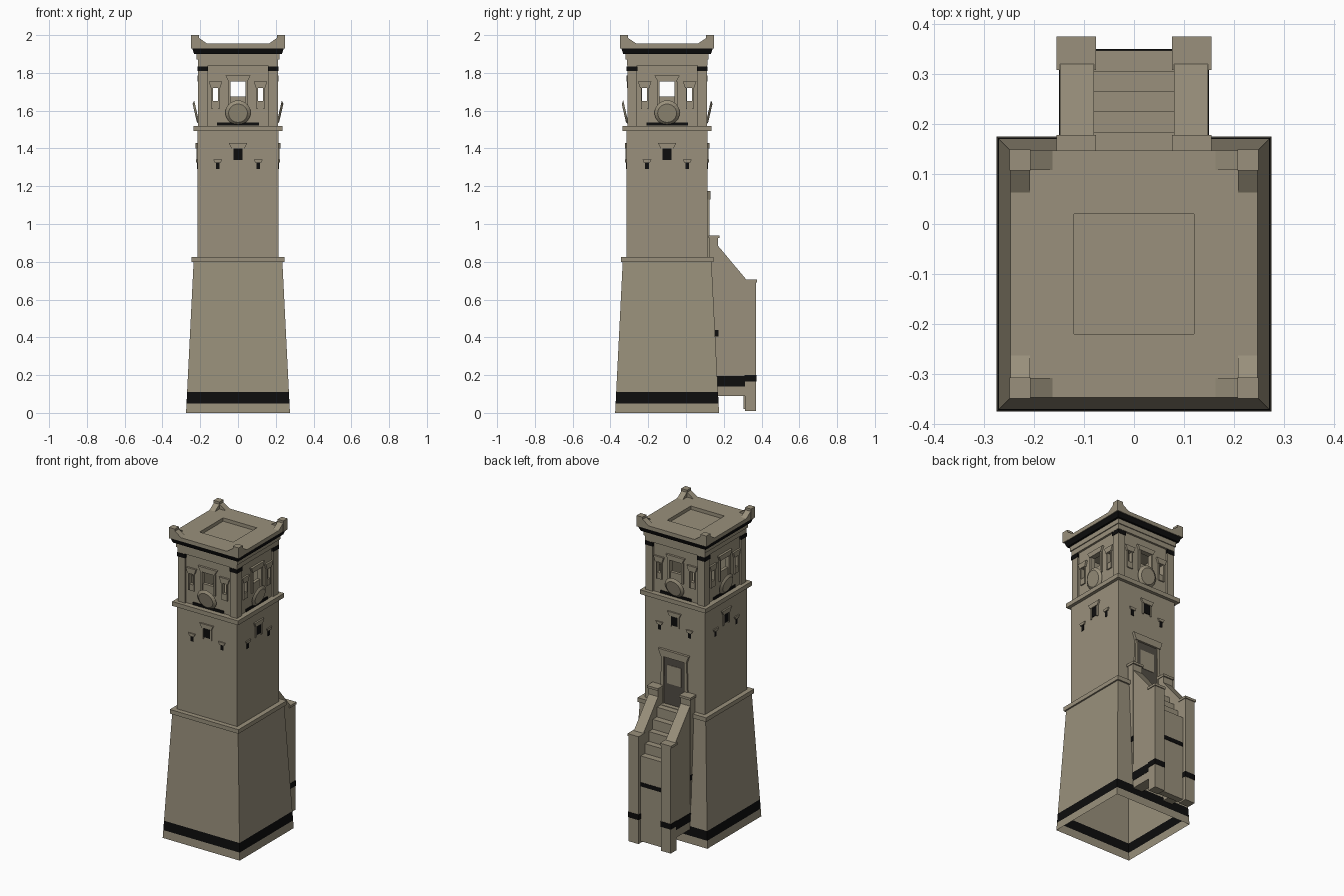
import bpy, bmesh, math
from mathutils import Matrix, Vector

if "Cube" in bpy.data.objects:
    bpy.data.objects.remove(bpy.data.objects["Cube"])

CY = -0.1  # tower axis in y


def material(name, rgb):
    m = bpy.data.materials.new(name)
    m.diffuse_color = (*rgb, 1)
    m.use_nodes = True
    m.node_tree.nodes["Principled BSDF"].inputs["Base Color"].default_value = m.diffuse_color
    return m


STONE = material("tan stone", (0.32, 0.28, 0.2))
DARK = material("black trim", (0.004, 0.004, 0.004))
DOOR = material("dark door", (0.085, 0.075, 0.06))


def finish(name, bm, *mats):
    bmesh.ops.recalc_face_normals(bm, faces=bm.faces[:])
    me = bpy.data.meshes.new(name)
    bm.to_mesh(me)
    bm.free()
    for m in mats:
        me.materials.append(m)
    ob = bpy.data.objects.new(name, me)
    bpy.context.collection.objects.link(ob)
    return ob


def add_prism(bm, pts, place, a, b):
    """Extrude a 2D outline between depths a and b; place maps (u, v, depth) to space."""
    lo = [bm.verts.new(place(u, v, a)) for u, v in pts]
    hi = [bm.verts.new(place(u, v, b)) for u, v in pts]
    n = len(pts)
    bm.faces.new(lo)
    bm.faces.new(hi)
    for i in range(n):
        bm.faces.new((lo[i], lo[(i + 1) % n], hi[(i + 1) % n], hi[i]))


def side(k):
    """Placement on tower side k (0 front, 1 right, 2 back, 3 left)."""
    r = Matrix.Rotation(k * math.pi / 2, 3, 'Z')
    return lambda u, z, d: r @ Vector((u, -d, z)) + Vector((0, CY, 0))


def rect(u0, u1, z0, z1):
    return [(u0, z0), (u1, z0), (u1, z1), (u0, z1)]


def trap(c, wb, wt, z0, z1):
    return [(c - wb, z0), (c + wb, z0), (c + wt, z1), (c - wt, z1)]


def on_sides(name, mat, shapes, sides=range(4)):
    """shapes: list of (outline, inner depth, outer depth) repeated on the sides."""
    bm = bmesh.new()
    for k in sides:
        for pts, a, b in shapes:
            add_prism(bm, pts, side(k), a, b)
    return finish(name, bm, mat)


def tier(name, rings, mats=(STONE,), open_bottom=False, rule=None):
    """Square stack of (z, half width) rings."""
    bm = bmesh.new()
    loops = [[bm.verts.new((sx * h, CY + sy * h, z))
              for sx, sy in ((-1, -1), (1, -1), (1, 1), (-1, 1))] for z, h in rings]
    for p, q in zip(loops, loops[1:]):
        for i in range(4):
            bm.faces.new((p[i], p[(i + 1) % 4], q[(i + 1) % 4], q[i]))
    bm.faces.new(loops[-1])
    if not open_bottom:
        bm.faces.new(loops[0])
    if rule:
        for f in bm.faces:
            f.material_index = rule(f.calc_center_median().z)
    return finish(name, bm, *mats)


# --- tower tiers, bottom to top ---
taper = lambda z: 0.275 - 0.05 * z
tier("base", [(z, taper(z)) for z in (0, 0.05, 0.11, 0.8)], (STONE, DARK), True,
     lambda z: int(0.05 < z < 0.11))
tier("lower_ledge", [(0.798, 0.245), (0.825, 0.245)])
tier("shaft", [(0.82, 0.214), (1.495, 0.214)])
tier("upper_ledge", [(1.492, 0.235), (1.52, 0.235)])
tier("belfry_top", [(1.838, 0.213), (1.87, 0.213), (1.87, 0.219), (1.905, 0.219)])
tier("roof_soffit", [(1.9, 0.232), (1.932, 0.243)], (DARK,))

# --- roof slab with square recess, and raised corners ---
on_sides("roof_slab", STONE, [
    (rect(-0.12, 0.247, 1.93, 1.955), 0.12, 0.247)])
tier("recess_floor", [(1.925, 0.125), (1.933, 0.125)])
horns = [(rect(0.207, 0.249, 1.93, 2.0), 0.207, 0.249)]
for s in (-1, 1):
    horns.append(([(s * 0.207, 1.95), (s * 0.163, 1.955), (s * 0.207, 1.985)], 0.208, 0.247))
on_sides("roof_corners", STONE, horns)

# --- belfry: corner posts, pierced walls, window frames, shields ---
on_sides("belfry_posts", STONE, [(rect(0.16, 0.211, 1.52, 1.84), 0.16, 0.211)])
on_sides("post_bands", DARK, [(rect(0.158, 0.214, 1.81, 1.835), 0.158, 0.214)])
wall = []
for u0, u1, hole in ((-0.16, -0.132, None), (-0.132, -0.105, (1.65, 1.72)),
                     (-0.105, -0.04, None), (-0.04, 0.04, (1.675, 1.755)),
                     (0.04, 0.105, None), (0.105, 0.132, (1.65, 1.72)), (0.132, 0.16, None)):
    if hole:
        wall.append((rect(u0, u1, 1.52, hole[0]), 0.18, 0.2))
        wall.append((rect(u0, u1, hole[1], 1.84), 0.18, 0.2))
    else:
        wall.append((rect(u0, u1, 1.52, 1.84), 0.18, 0.2))
on_sides("belfry_walls", STONE, wall)
frames = [(trap(0, 0.05, 0.067, 1.755, 1.787), 0.195, 0.214)]
for s in (-1, 1):
    frames += [
        (rect(s * 0.047 - 0.007, s * 0.047 + 0.007, 1.62, 1.755), 0.195, 0.209),
        (trap(s * 0.119, 0.024, 0.036, 1.72, 1.755), 0.195, 0.212),
        (rect(s * 0.119 - 0.02, s * 0.119 - 0.0135, 1.61, 1.72), 0.195, 0.209),
        (rect(s * 0.119 + 0.0135, s * 0.119 + 0.02, 1.61, 1.72), 0.195, 0.209),
        (rect(s * 0.119 - 0.02, s * 0.119 + 0.02, 1.61, 1.65), 0.195, 0.207)]
on_sides("belfry_window_frames", STONE, frames)
on_sides("belfry_foot_strip", DARK, [(rect(-0.11, 0.11, 1.522, 1.538), 0.198, 0.206)])

bm = bmesh.new()
for k in range(4):
    m = (Matrix.Translation((0, CY, 0)) @ Matrix.Rotation(k * math.pi / 2, 4, 'Z')
         @ Matrix.Translation((0, -0.223, 1.588)) @ Matrix.Rotation(math.radians(103), 4, 'X'))
    bmesh.ops.create_cone(bm, cap_ends=True, segments=24, radius1=0.067, radius2=0.05,
                          depth=0.012, matrix=m)
finish("round_shields", bm, STONE)

# --- shaft windows ---
panes = [(rect(-0.024, 0.024, 1.34, 1.4), 0.21, 0.217)]
trims = [(trap(0, 0.034, 0.048, 1.4, 1.428), 0.21, 0.224)]
for s in (-1, 1):
    panes.append((rect(s * 0.107 - 0.01, s * 0.107 + 0.01, 1.29, 1.325), 0.21, 0.217))
    trims.append((trap(s * 0.107, 0.016, 0.024, 1.325, 1.342), 0.21, 0.222))
    trims.append((rect(s * 0.029 - 0.005, s * 0.029 + 0.005, 1.33, 1.4), 0.21, 0.22))
on_sides("shaft_window_panes", DARK, panes)
on_sides("shaft_window_trim", STONE, trims)

# --- back door ---
on_sides("door_leaf", DOOR, [(rect(-0.075, 0.075, 0.825, 1.13), 0.21, 0.217)], [2])
on_sides("door_panel", STONE, [(rect(-0.05, 0.05, 0.96, 1.08), 0.21, 0.22)], [2])
on_sides("door_frame", STONE, [
    (trap(0, 0.092, 0.108, 1.13, 1.175), 0.21, 0.23),
    ([(-0.1, 0.825), (-0.075, 0.825), (-0.072, 1.13), (-0.09, 1.13)], 0.21, 0.224),
    ([(0.1, 0.825), (0.075, 0.825), (0.072, 1.13), (0.09, 1.13)], 0.21, 0.224)], [2])


# --- back stairs: outlines in (y, z), extruded along x ---
def along_x(name, mat, shapes, mirrored=True):
    bm = bmesh.new()
    for pts, a, b in shapes:
        for s in ((-1, 1) if mirrored else (1,)):
            add_prism(bm, pts, lambda u, v, d: Vector((s * d, u, v)), a, b)
    return finish(name, bm, mat)


along_x("stair_side_walls", STONE, [
    ([(0.14, 0.09), (0.32, 0.09), (0.32, 0.705), (0.165, 0.89), (0.14, 0.89)], 0.08, 0.148)])
along_x("stair_outer_pillars", STONE, [
    (rect(0.312, 0.37, 0.01, 0.695), 0.08, 0.15),
    (rect(0.308, 0.375, 0.69, 0.705), 0.076, 0.155)])
along_x("stair_inner_pillars", STONE, [
    (rect(0.125, 0.17, 0.25, 0.93), 0.08, 0.15),
    (rect(0.118, 0.178, 0.925, 0.94), 0.076, 0.155)])
along_x("stair_bands", DARK, [
    (rect(0.16, 0.315, 0.14, 0.195), 0.078, 0.15),
    (rect(0.31, 0.372, 0.165, 0.2), 0.078, 0.152),
    (rect(0.13, 0.172, 0.405, 0.44), 0.078, 0.152)])
edges = (0.347, 0.305, 0.265, 0.225, 0.183, 0.11)
along_x("stair_steps", STONE, [
    (rect(edges[i + 1], edges[i], 0.02 if i == 0 else 0.09 + 0.05 * i, 0.57 + 0.063 * i),
     -0.082, 0.082) for i in range(5)], False)
along_x("stair_front_band", DARK, [(rect(0.345, 0.35, 0.375, 0.4), -0.08, 0.08)], False)
